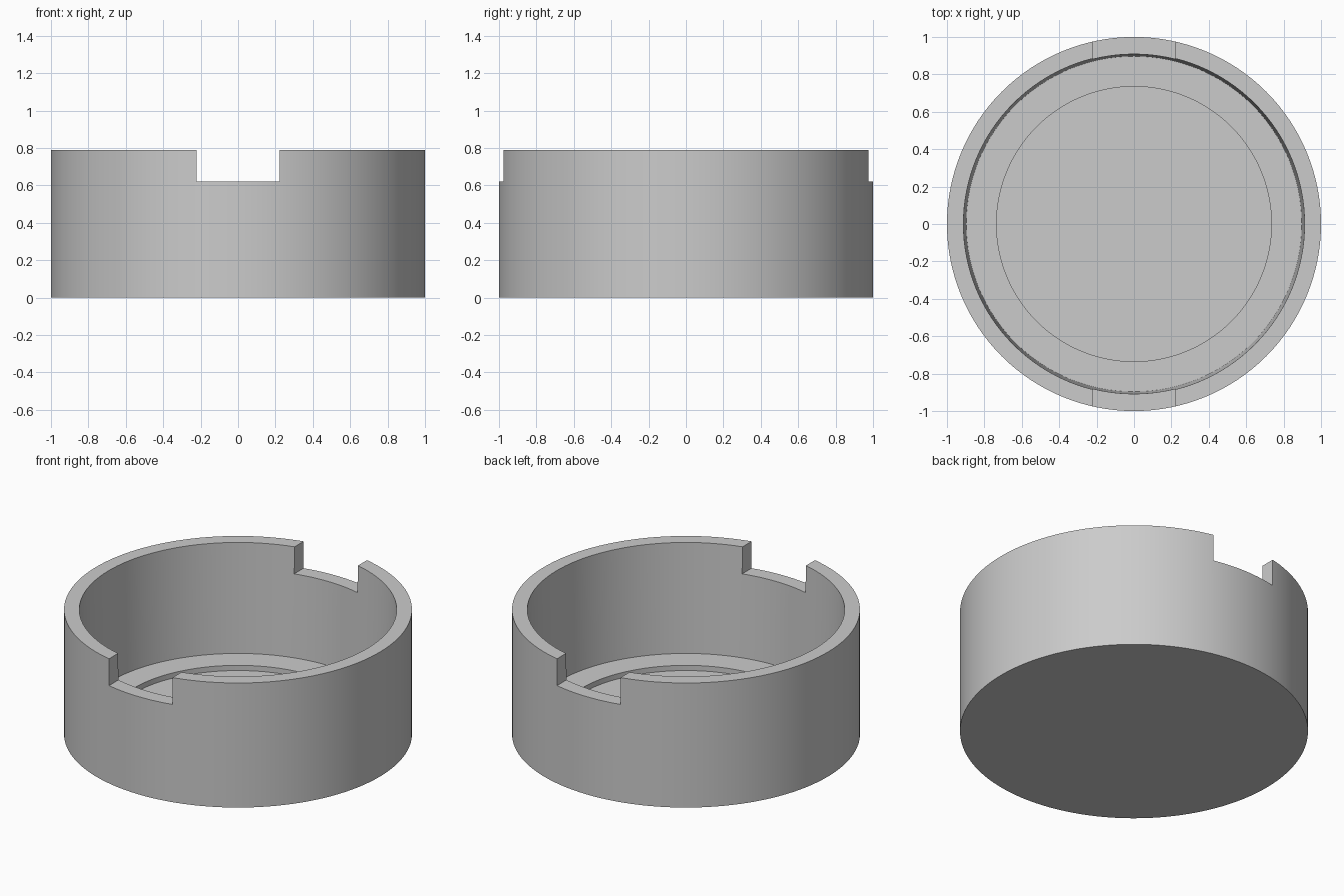
import bpy, bmesh
from math import radians
from mathutils import Matrix, Vector

cube = bpy.data.objects.get("Cube")
if cube:
    bpy.data.objects.remove(cube, do_unlink=True)

SEGMENTS = 128
HEIGHT = 0.79
NOTCH_FLOOR = 0.62
NOTCH_WIDTH = 0.445

# Single plain grey
grey = bpy.data.materials.new("plain_grey")
grey.use_nodes = True
colour = (0.6, 0.6, 0.6, 1)
grey.diffuse_color = colour
grey.node_tree.nodes["Principled BSDF"].inputs["Base Color"].default_value = colour


def make_object(name, bm):
    bmesh.ops.recalc_face_normals(bm, faces=bm.faces)
    mesh = bpy.data.meshes.new(name)
    bm.to_mesh(mesh)
    bm.free()
    mesh.materials.append(grey)
    obj = bpy.data.objects.new(name, mesh)
    bpy.context.collection.objects.link(obj)
    return obj


def lathe(name, profile):
    """Spin a (radius, height) profile around z into a closed solid."""
    bm = bmesh.new()
    verts = [bm.verts.new((r, 0, z)) for r, z in profile]
    edges = [bm.edges.new(pair) for pair in zip(verts, verts[1:])]
    bmesh.ops.spin(bm, geom=verts + edges, cent=(0, 0, 0), axis=(0, 0, 1),
                   angle=radians(360), steps=SEGMENTS, use_duplicate=False)
    bmesh.ops.remove_doubles(bm, verts=bm.verts, dist=0.0001)
    # Cap the bottom and the recessed floor
    bmesh.ops.holes_fill(bm, edges=[e for e in bm.edges if e.is_boundary], sides=0)
    return make_object(name, bm)


# Cup: outer wall, rim, tapered inner wall, ledge and shallow round recess
cup = lathe("cup_body", [
    (1.0, 0), (1.0, HEIGHT), (0.912, HEIGHT),
    (0.897, 0.093), (0.735, 0.093), (0.735, 0.06),
])

# One long block cuts the front and back rim notches
bm = bmesh.new()
bmesh.ops.create_cube(bm, size=1, matrix=Matrix.LocRotScale(
    Vector((0, 0, NOTCH_FLOOR + 0.25)), None, Vector((NOTCH_WIDTH, 2.4, 0.5))))
cutter = make_object("notch_cutter", bm)
cutter.hide_render = True
cutter.hide_set(True)

cut = cup.modifiers.new("rim_notches", "BOOLEAN")
cut.operation = "DIFFERENCE"
cut.solver = "EXACT"
cut.object = cutter

# Apply the cut, then shade the curved walls smooth with sharp rims
bpy.ops.object.select_all(action="DESELECT")
cup.select_set(True)
bpy.context.view_layer.objects.active = cup
bpy.ops.object.modifier_apply(modifier=cut.name)
bpy.data.objects.remove(cutter, do_unlink=True)
bpy.ops.object.shade_smooth_by_angle(angle=radians(30))
